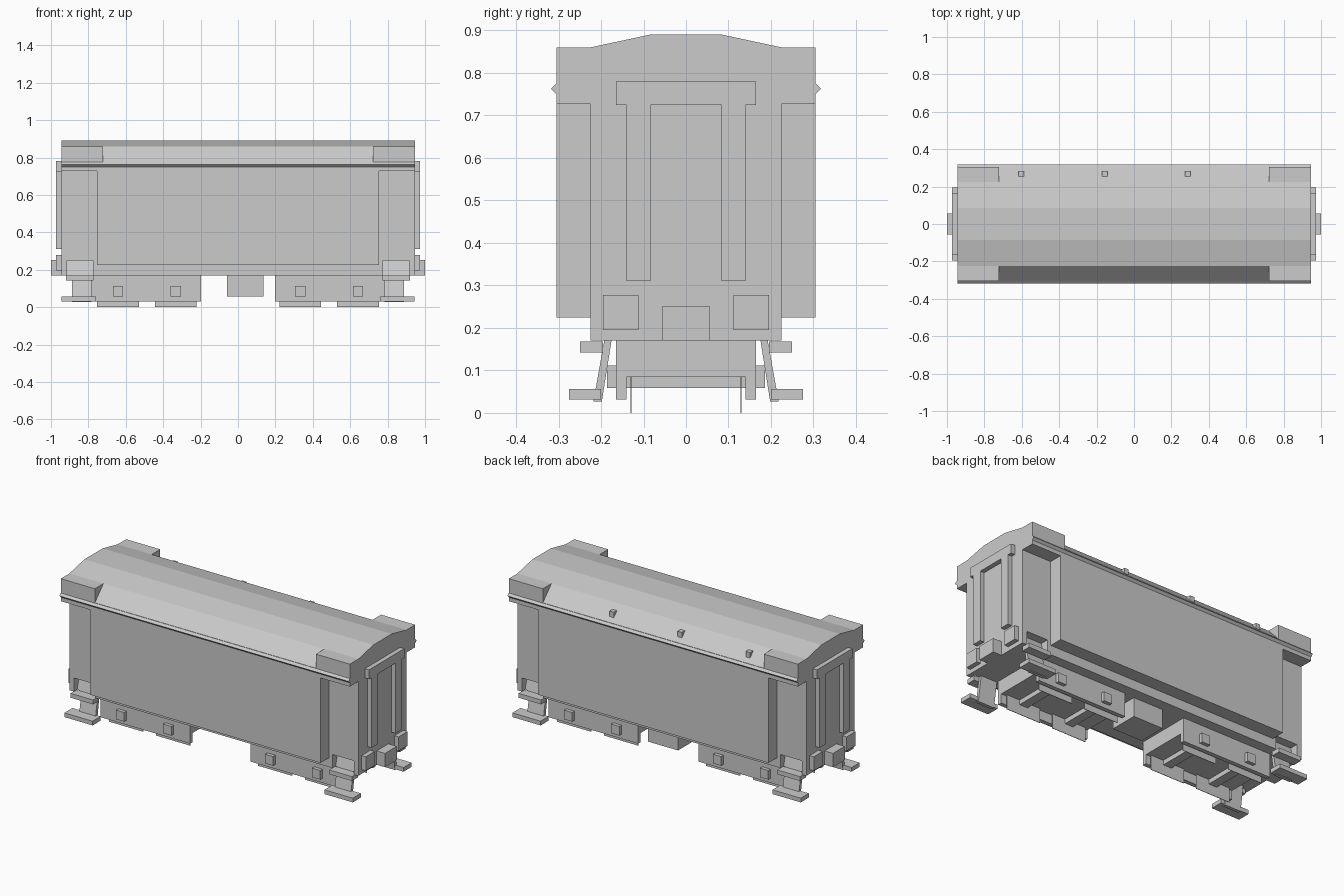
import bpy, bmesh

if "Cube" in bpy.data.objects:
    bpy.data.objects.remove(bpy.data.objects["Cube"])


def prism(name, profile, x0, x1):
    """Extrude a (y, z) profile along x."""
    bm = bmesh.new()
    face = bm.faces.new([bm.verts.new((x0, y, z)) for y, z in profile])
    ext = bmesh.ops.extrude_face_region(bm, geom=[face])
    verts = [g for g in ext["geom"] if isinstance(g, bmesh.types.BMVert)]
    bmesh.ops.translate(bm, verts=verts, vec=(x1 - x0, 0, 0))
    bmesh.ops.recalc_face_normals(bm, faces=bm.faces)
    me = bpy.data.meshes.new(name)
    bm.to_mesh(me)
    bm.free()
    ob = bpy.data.objects.new(name, me)
    bpy.context.collection.objects.link(ob)
    return ob


def box(name, x, y, z):
    (a, b), (c, d) = y, z
    return prism(name, [(a, c), (b, c), (b, d), (a, d)], min(x), max(x))


def flip(profile, s):
    return [(y * s, z) for y, z in profile]


def cut(target, cutters):
    for c in cutters:
        c.hide_render = True
        m = target.modifiers.new("cut", "BOOLEAN")
        m.operation, m.solver, m.object = "DIFFERENCE", "EXACT", c
    dg = bpy.context.evaluated_depsgraph_get()
    target_mesh = bpy.data.meshes.new_from_object(target.evaluated_get(dg))
    target.modifiers.clear()
    target.data = target_mesh
    for c in cutters:
        bpy.data.objects.remove(c)


# Carriage body with roof, cut for sloped eaves, door recesses and step notches
half = [(0.225, 0.17), (0.225, 0.225), (0.305, 0.225),
        (0.305, 0.86), (0.225, 0.86), (0.085, 0.89)]
body = prism("carriage_body", half + flip(half[::-1], -1), -0.945, 0.945)
eave = [(0.225, 0.86), (0.305, 0.777), (0.35, 0.777), (0.35, 0.95), (0.225, 0.95)]
notch = [(0.20, 0.15), (0.35, 0.15), (0.35, 0.25), (0.175, 0.25), (0.195, 0.17)]
door = [(0.225, 0.2), (0.35, 0.2), (0.35, 0.727), (0.225, 0.727)]
cutters = []
for s in (-1, 1):
    cutters.append(prism("eave_cutter", flip(eave, s), -0.722, 0.722))
    for e in (-1, 1):
        cutters.append(prism("door_cutter", flip(door, s), *sorted((e * 0.753, e * 1.0))))
        cutters.append(prism("notch_cutter", flip(notch, s), *sorted((e * 0.775, e * 0.915))))
cut(body, cutters)

# Gutters along the eaves
for s in (-1, 1):
    prism("gutter", flip([(0.304, 0.749), (0.318, 0.763), (0.304, 0.776)], s), -0.945, 0.945)

# Small roof vents on the rear slope
for x in (-0.603, -0.157, 0.288):
    box("roof_vent", (x - 0.014, x + 0.014), (0.255, 0.283), (0.795, 0.832))

for e in (-1, 1):
    # Gangway frame, buffers and coupler on each end
    box("gangway_lintel", (e * 0.944, e * 0.972), (-0.165, 0.165), (0.725, 0.78))
    box("coupler", (e * 0.944, e * 1.0), (-0.055, 0.055), (0.17, 0.252))
    for s in (-1, 1):
        box("gangway_post", (e * 0.944, e * 0.972), sorted((s * 0.083, s * 0.14)), (0.31, 0.726))
        box("buffer", (e * 0.944, e * 0.972), sorted((s * 0.112, s * 0.195)), (0.195, 0.278))
        # Entrance steps and their slanted hanger
        box("upper_step", (e * 0.772, e * 0.92), sorted((s * 0.195, s * 0.25)), (0.142, 0.168))
        box("lower_step", (e * 0.758, e * 0.943), sorted((s * 0.2, s * 0.275)), (0.031, 0.056))
        hanger = [(0.175, 0.172), (0.192, 0.172), (0.218, 0.027), (0.198, 0.027)]
        prism("step_hanger", flip(hanger, s), *sorted((e * 0.782, e * 0.888)))

    # Bogie frame: inverted channel with axles and flat wheel plates
    channel = [(-0.165, 0.031), (-0.14, 0.031), (-0.14, 0.085), (0.14, 0.085),
               (0.14, 0.031), (0.165, 0.031), (0.165, 0.171), (-0.165, 0.171)]
    prism("bogie_frame", channel, *sorted((e * 0.198, e * 0.782)))
    for x in (0.333, 0.641):
        box("axle", (e * (x - 0.027), e * (x + 0.027)), (-0.186, 0.186), (0.058, 0.112))
        for s in (-1, 1):
            box("wheel_plate", (e * (x - 0.112), e * (x + 0.112)),
                sorted((s * 0.128, s * 0.131)), (0.0, 0.086))

# Underfloor equipment box, set towards the rear
box("equipment_box", (-0.06, 0.135), (-0.01, 0.16), (0.058, 0.171))
